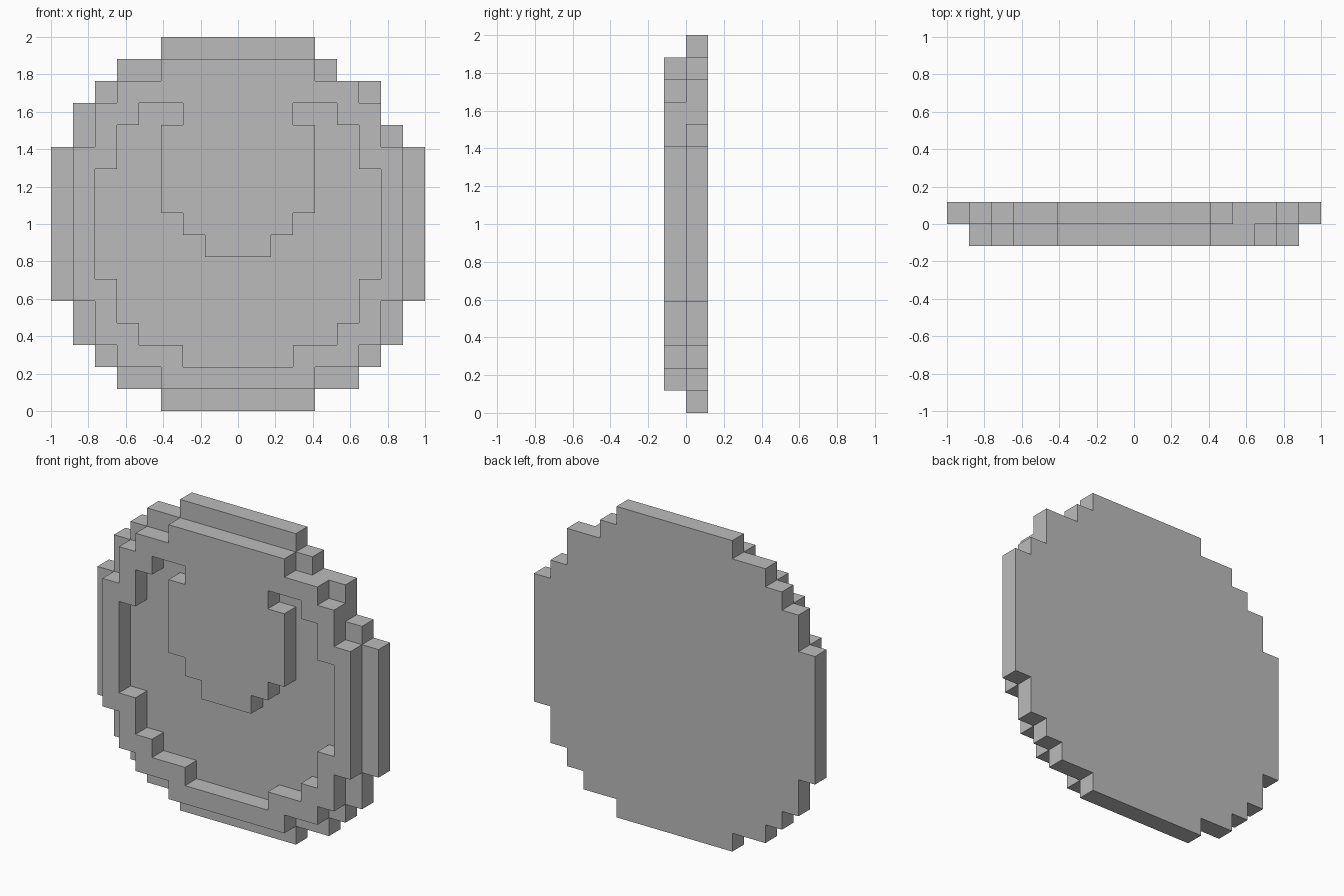
import bpy, bmesh, math
from mathutils import Vector

if "Cube" in bpy.data.objects:
    bpy.data.objects.remove(bpy.data.objects["Cube"], do_unlink=True)

N = 17          # blocks across
C = 2 / N       # block size
MID = N // 2

grey = bpy.data.materials.new("stone_grey")
grey.use_nodes = True
grey.diffuse_color = (0.5, 0.5, 0.5, 1)
grey.node_tree.nodes["Principled BSDF"].inputs["Base Color"].default_value = (0.5, 0.5, 0.5, 1)


def rows(half_widths, layer, top=0):
    """Blocks (column, layer, level) from blocks each side of centre, top row first."""
    return {(MID + dx, layer, N - 1 - top - i)
            for i, h in enumerate(half_widths) for dx in range(-h, h + 1)}


def build(name, cells, solid):
    """Mesh the outer faces of cells, leaving out faces hidden inside the solid."""
    bm = bmesh.new()
    for cell in cells:
        for axis in range(3):
            for side in (0, 1):
                neighbour = list(cell)
                neighbour[axis] += 2 * side - 1
                if tuple(neighbour) in solid:
                    continue
                u, v = (axis + 1) % 3, (axis + 2) % 3
                corners = []
                for a, b in ((0, 0), (1, 0), (1, 1), (0, 1)):
                    p = list(cell)
                    p[axis] += side
                    p[u] += a
                    p[v] += b
                    corners.append(bm.verts.new(((p[0] - N / 2) * C, (p[1] - 1) * C, p[2] * C)))
                bm.faces.new(corners if side else corners[::-1])
    bmesh.ops.remove_doubles(bm, verts=bm.verts, dist=C / 100)
    bmesh.ops.dissolve_limit(bm, angle_limit=math.radians(1), verts=bm.verts, edges=bm.edges)
    mesh = bpy.data.meshes.new(name)
    bm.to_mesh(mesh)
    bm.free()
    mesh.materials.append(grey)
    bpy.context.collection.objects.link(bpy.data.objects.new(name, mesh))


# Back plate: stepped disc with two chipped blocks at the upper right
back = rows([3, 5, 6, 7, 7] + [8] * 7 + [7, 7, 6, 5, 3], 1)
back -= {(MID + 5, 1, N - 2), (MID + 7, 1, N - 4)}

# Front layer: smaller disc with a sunken crescent around a raised centre
disc = rows([3, 5, 6, 6] + [7] * 7 + [6, 6, 5, 3], 0, top=1)
hollow = rows([4, 5, 5] + [6] * 5 + [5, 5, 4, 2], 0, top=3)
centre = rows([2, 3, 3, 3, 3, 2, 1], 0, top=3)
front = disc - (hollow - centre)

solid = back | front
build("back_plate", back, solid)
build("front_rim_and_centre", front, solid)
